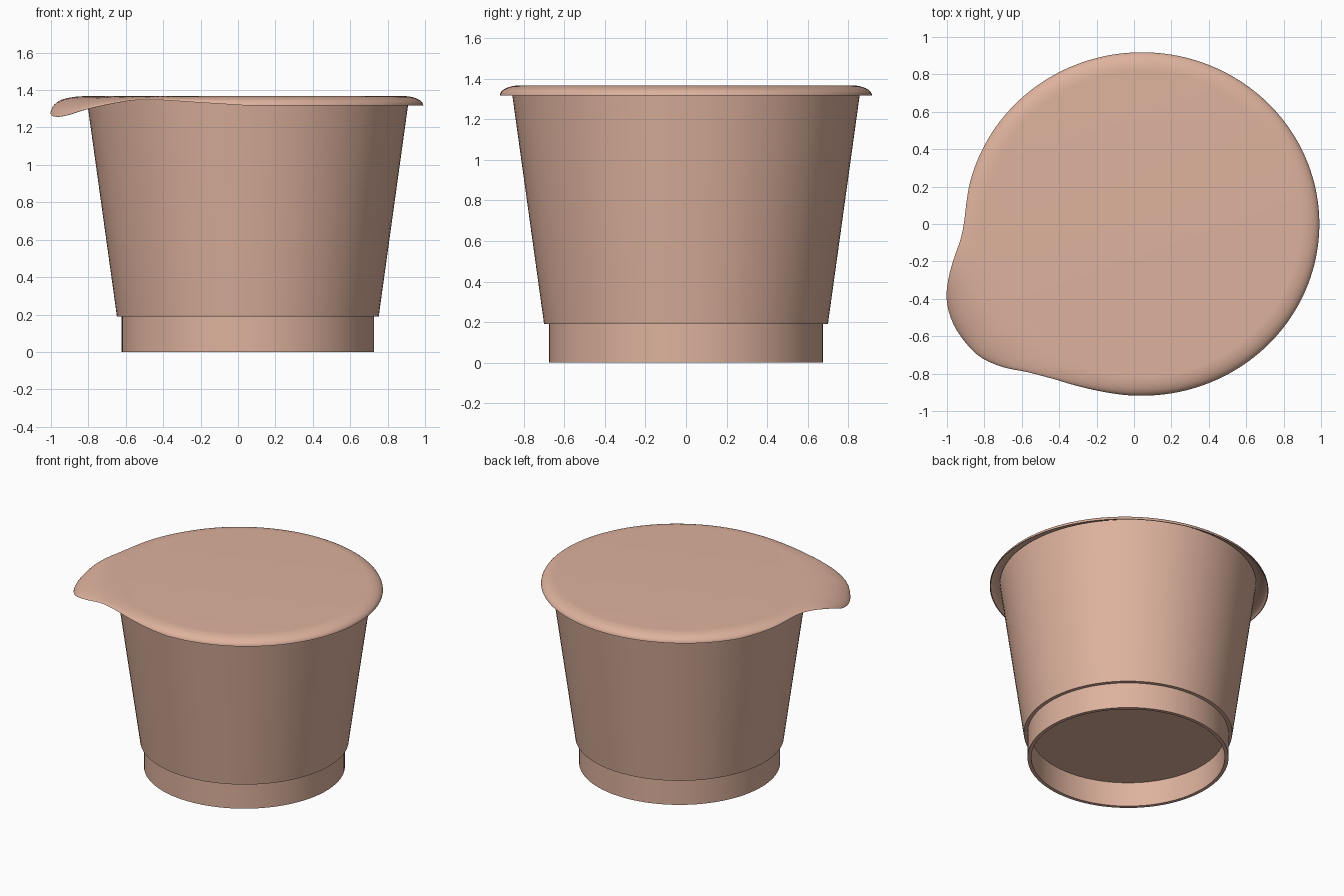
import bpy, bmesh, math

if "Cube" in bpy.data.objects:
    bpy.data.objects.remove(bpy.data.objects["Cube"])

CX = 0.0525          # axis of the cup
SEG = 96

mat = bpy.data.materials.new("warm beige")
mat.diffuse_color = (0.73, 0.445, 0.34, 1)
mat.use_nodes = True
mat.node_tree.nodes["Principled BSDF"].inputs["Base Color"].default_value = mat.diffuse_color


def finish(name, bm, angle=35):
    bmesh.ops.recalc_face_normals(bm, faces=bm.faces)
    me = bpy.data.meshes.new(name)
    bm.to_mesh(me)
    bm.free()
    me.materials.append(mat)
    ob = bpy.data.objects.new(name, me)
    bpy.context.collection.objects.link(ob)
    bpy.ops.object.select_all(action='DESELECT')
    ob.select_set(True)
    bpy.context.view_layer.objects.active = ob
    bpy.ops.object.shade_smooth_by_angle(angle=math.radians(angle))
    return ob


def bridge(bm, rings):
    """Join consecutive rings of vertices with quads."""
    for a, b in zip(rings, rings[1:]):
        n = len(a)
        for i in range(n):
            j = (i + 1) % n
            bm.faces.new((a[i], a[j], b[j], b[i]))


def lathe(name, profile):
    """Spin (radius, z) points round the cup axis and cap both ends."""
    bm = bmesh.new()
    rings = [[bm.verts.new((CX + r * math.cos(2 * math.pi * i / SEG),
                            r * math.sin(2 * math.pi * i / SEG), z))
              for i in range(SEG)] for r, z in profile]
    bridge(bm, rings)
    bm.faces.new(rings[0])
    bm.faces.new(rings[-1])
    return finish(name, bm)


# Cup: recessed underside, foot ring, step, tapered wall
lathe("cup", [(0.65, 0.18), (0.65, 0.0), (0.675, 0.0), (0.675, 0.19),
              (0.70, 0.19), (0.861, 1.35)])

# Lid edge round the pull tab: angle in degrees, radius, height
TAB = [(150, 0.940, 1.318), (165, 0.946, 1.332), (178, 0.949, 1.348),
       (184.7, 0.973, 1.347), (190.2, 1.021, 1.335), (195.7, 1.075, 1.308),
       (200.9, 1.119, 1.272), (207.1, 1.141, 1.257), (213, 1.139, 1.266),
       (219.4, 1.12, 1.294), (225.8, 1.067, 1.322), (231.6, 1.007, 1.343),
       (236, 0.976, 1.348), (241.9, 0.948, 1.346), (254.5, 0.923, 1.333),
       (270, 0.918, 1.318)]
TOP = 1.368
LX = 0.043


def oval(deg, rx, ry):
    a = math.radians(deg)
    return rx * ry / math.hypot(ry * math.cos(a), rx * math.sin(a))


def edge(deg):
    """Radius and height of the lid edge, smoothly interpolated on the tab."""
    if not TAB[0][0] < deg < TAB[-1][0]:
        return oval(deg, 0.948, 0.918), 1.317
    k = max(i for i, p in enumerate(TAB) if p[0] <= deg)
    p0, p1, p2 = TAB[max(k - 1, 0)], TAB[k], TAB[k + 1]
    p3 = TAB[min(k + 2, len(TAB) - 1)]
    h = p2[0] - p1[0]
    t = (deg - p1[0]) / h
    out = []
    for c in (1, 2):
        m1 = (p2[c] - p0[c]) / (p2[0] - p0[0]) * h
        m2 = (p3[c] - p1[c]) / (p3[0] - p1[0]) * h
        out.append((2*t**3 - 3*t*t + 1) * p1[c] + (t**3 - 2*t*t + t) * m1
                   + (3*t*t - 2*t**3) * p2[c] + (t**3 - t*t) * m2)
    return out


# Lid: thin shell, flat in the middle and rolled down to the edge
bm = bmesh.new()
N, STEPS, THICK = 180, 10, 0.006


def lid_ring(s, under):
    ring = []
    for i in range(N):
        deg = 360 * i / N
        r1, z1 = edge(deg)
        r0 = oval(deg, 0.84, 0.815)
        flare = min(1, max(0, (r1 - 0.95) / 0.15))   # the tab curves more gently
        a = s * math.pi / 2
        drop = (1 - flare) * (1 - math.cos(a)) + flare * math.sin(a) ** 2 * (0.4 + 0.6 * s)
        u = math.sin(a)
        r = r0 + (r1 - r0) * u - under * THICK * u
        z = TOP - (TOP - z1) * drop - under * THICK * (1 - s)
        t = math.radians(deg)
        ring.append(bm.verts.new((LX + r * math.cos(t), r * math.sin(t), z)))
    return ring


top = [lid_ring(k / STEPS, 0) for k in range(STEPS + 1)]
low = [lid_ring(k / STEPS, 1) for k in range(STEPS, -1, -1)]
bridge(bm, top + low)
bm.faces.new(top[0])
bm.faces.new(low[-1])
finish("lid", bm, 50)
